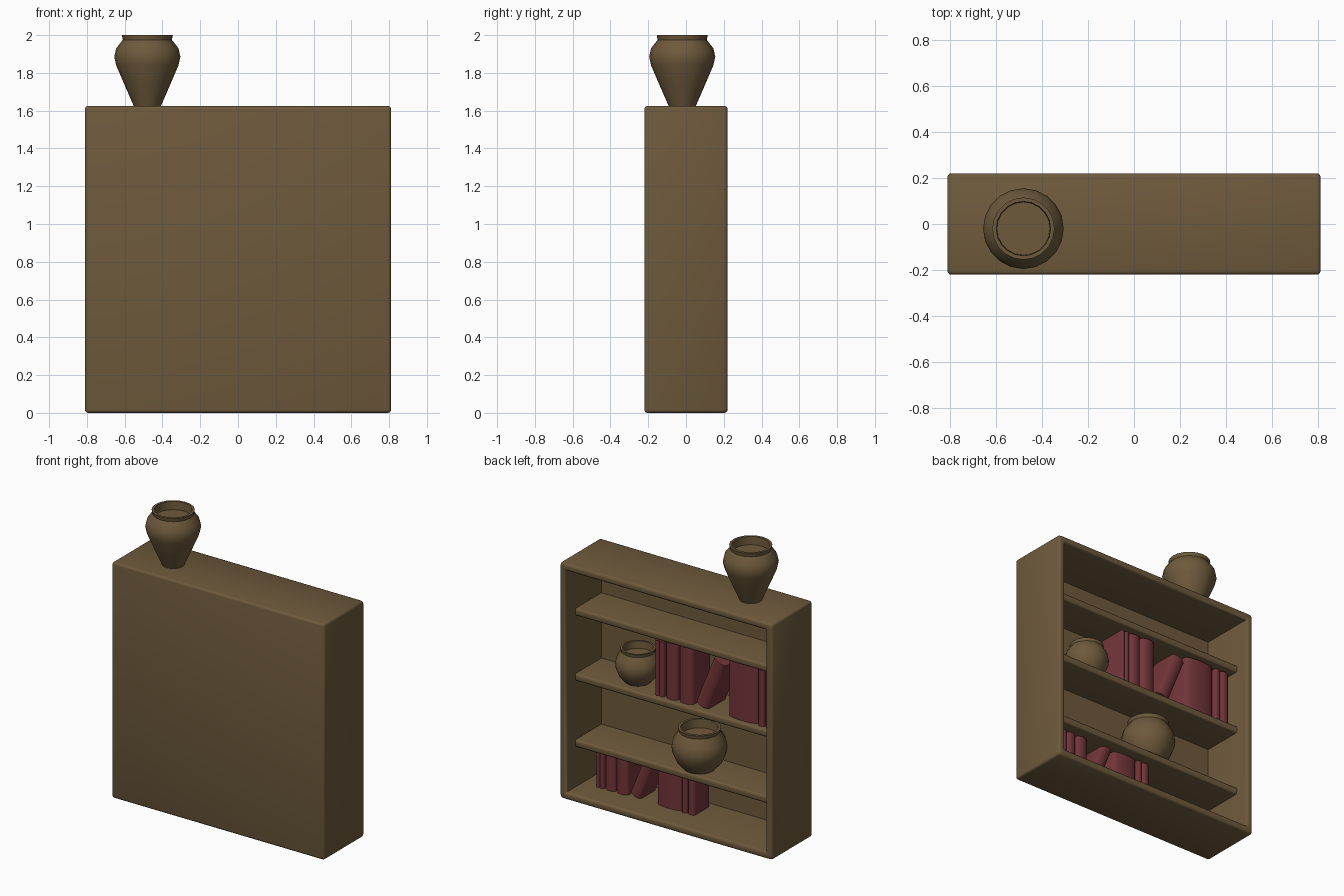
import bpy, bmesh, math
from mathutils import Matrix, Vector

if "Cube" in bpy.data.objects:
    bpy.data.objects.remove(bpy.data.objects["Cube"], do_unlink=True)


def material(name, rgb):
    mat = bpy.data.materials.new(name)
    mat.use_nodes = True
    mat.diffuse_color = (*rgb, 1)
    mat.node_tree.nodes["Principled BSDF"].inputs["Base Color"].default_value = (*rgb, 1)
    return mat


BROWN = material("brown wood", (0.156, 0.102, 0.045))
RED = material("dark red cover", (0.171, 0.036, 0.04))


def finish(name, bm, mat, angle=40):
    bmesh.ops.recalc_face_normals(bm, faces=bm.faces)
    mesh = bpy.data.meshes.new(name)
    bm.to_mesh(mesh)
    bm.free()
    mesh.materials.append(mat)
    obj = bpy.data.objects.new(name, mesh)
    bpy.context.collection.objects.link(obj)
    bpy.ops.object.select_all(action="DESELECT")
    obj.select_set(True)
    bpy.context.view_layer.objects.active = obj
    bpy.ops.object.shade_smooth_by_angle(angle=math.radians(angle))
    return obj


def box(low, high):
    low, high = Vector(low), Vector(high)
    bm = bmesh.new()
    bmesh.ops.create_cube(bm, size=1, matrix=Matrix.Translation((low + high) / 2)
                          @ Matrix.Diagonal((*(high - low), 1)))
    return bm


# Case: a box hollowed from its +y side, with rounded outer edges and rim
HALF, DEPTH, HEIGHT, WALL = 0.81, 0.22, 1.625, 0.05
INNER_Y = -0.165
bm = box((-HALF, -DEPTH, 0), (HALF, DEPTH, HEIGHT))
opening = max(bm.faces, key=lambda f: f.calc_center_median().y)
bmesh.ops.inset_region(bm, faces=[opening], thickness=WALL, use_even_offset=True)
pushed = bmesh.ops.extrude_discrete_faces(bm, faces=[opening])["faces"][0]
bmesh.ops.translate(bm, verts=pushed.verts, vec=(0, INNER_Y - DEPTH, 0))
inside = set(pushed.verts)
bmesh.ops.bevel(bm, geom=[e for e in bm.edges if not inside & set(e.verts)],
                offset=0.016, segments=3, profile=0.5, affect="EDGES")
finish("bookcase_case", bm, BROWN)

# Shelves: rounded along the open edge
SHELVES = (0.375, 0.83, 1.28)
for name, top in zip(("lower", "middle", "upper"), SHELVES):
    bm = box((WALL - HALF, INNER_Y, top - 0.05), (HALF - WALL, 0.12, top))
    rim = [e for e in bm.edges if all(v.co.y > 0 for v in e.verts)
           and abs(e.verts[0].co.x - e.verts[1].co.x) > 1]
    bmesh.ops.bevel(bm, geom=rim, offset=0.014, segments=3, profile=0.5, affect="EDGES")
    finish(name + "_shelf", bm, BROWN)


# Vessels: turned profiles of radius and height
def turned(name, profile, place, scale=1):
    bm = bmesh.new()
    verts = [bm.verts.new((r, 0, z)) for r, z in profile]
    edges = [bm.edges.new(pair) for pair in zip(verts, verts[1:])]
    bmesh.ops.spin(bm, geom=verts + edges, axis=(0, 0, 1), cent=(0, 0, 0),
                   angle=math.tau, steps=20)
    bmesh.ops.remove_doubles(bm, verts=bm.verts, dist=0.0005)
    bmesh.ops.transform(bm, verts=bm.verts,
                        matrix=Matrix.Translation(place) @ Matrix.Scale(scale, 4))
    finish(name, bm, BROWN)


vase = [(0, 0), (0.072, 0), (0.12, 0.11), (0.165, 0.215), (0.175, 0.26),
        (0.165, 0.305), (0.13, 0.35), (0.135, 0.375), (0.118, 0.375),
        (0.115, 0.32), (0, 0.32)]
pot = [(0, 0), (0.1, 0), (0.145, 0.05), (0.17, 0.11), (0.175, 0.15),
       (0.165, 0.2), (0.13, 0.255), (0.135, 0.28), (0.118, 0.28),
       (0.115, 0.22), (0, 0.22)]
turned("tall_vase", vase, (-0.48, -0.02, HEIGHT))
turned("large_pot", pot, (-0.11, 0.01, SHELVES[0]))
turned("small_pot", pot, (0.38, -0.02, SHELVES[1]), 0.82)


# Books: a rounded spine outline drawn upward, each with an optional lean
def book(name, right, width, height, lean, place, scale):
    steps = 8
    bulge = min(0.03, width * 0.3)
    outline = [(width, -0.2), (0, -0.2)]
    for i in range(steps + 1):
        a = math.pi * i / steps
        outline.append((width * (1 - math.cos(a)) / 2, bulge * (math.sin(a) - 1)))
    bm = bmesh.new()
    base = bm.faces.new([bm.verts.new((x, y, 0)) for x, y in outline])
    top = bmesh.ops.extrude_face_region(bm, geom=[base])["geom"]
    bmesh.ops.translate(bm, verts=[v for v in top if isinstance(v, bmesh.types.BMVert)],
                        vec=(0, 0, height))
    matrix = (Matrix.Translation(place) @ Matrix.Scale(scale, 4)
              @ Matrix.Translation((right, 0, 0))
              @ Matrix.Rotation(math.radians(-lean), 4, "Y"))
    bmesh.ops.transform(bm, verts=bm.verts, matrix=matrix)
    finish(name, bm, RED)


# Each book: edge position from the row start, width, height, lean
ROW = [(-0.03, 0.028, 0.38, 0), (-0.068, 0.035, 0.38, 0), (-0.168, 0.09, 0.385, 0),
       (-0.285, 0.107, 0.39, 0), (-0.4, 0.1, 0.36, 22), (-0.78, 0.23, 0.39, 0),
       (-0.83, 0.045, 0.385, 0), (-0.9, 0.062, 0.385, 0)]
for row, place, scale in (("upper", (0.178, 0.09, SHELVES[1]), 1),
                          ("lower", (0.655, 0.045, WALL), 0.83)):
    for i, (right, width, height, lean) in enumerate(ROW, 1):
        book(f"{row}_book_{i}", right, width, height, lean, place, scale)
